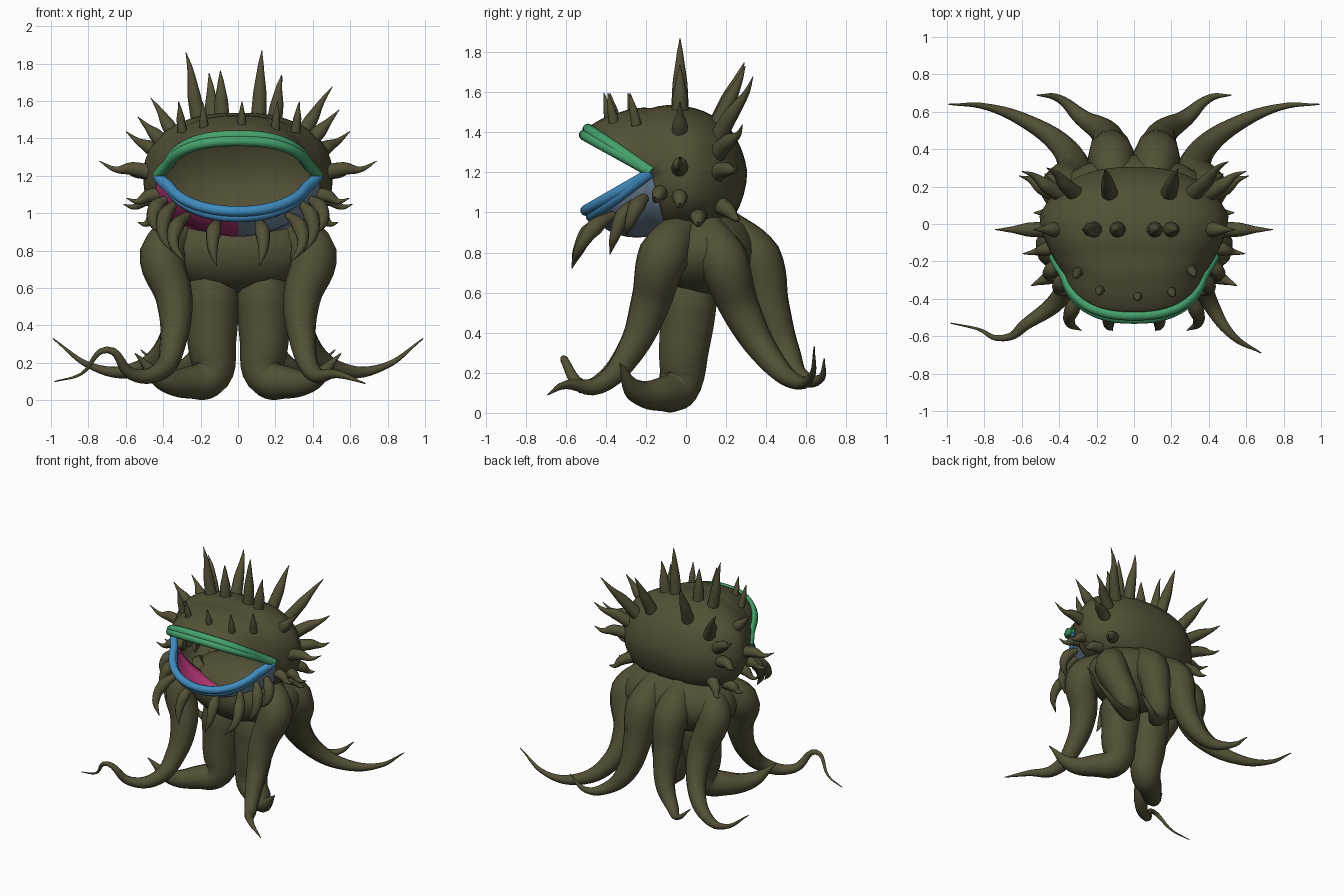
import bpy, bmesh
from math import sin, cos, pi, radians
from mathutils import Vector

cube = bpy.data.objects.get("Cube")
if cube:
    bpy.data.objects.remove(cube, do_unlink=True)


def material(name, *rgb):
    mat = bpy.data.materials.new(name)
    mat.use_nodes = True
    color = (*rgb, 1)
    mat.diffuse_color = color
    mat.node_tree.nodes["Principled BSDF"].inputs["Base Color"].default_value = color
    return mat


olive = material("olive skin", .085, .08, .036)
green = material("green lip", .06, .36, .15)
blue = material("blue lip", .05, .26, .52)
pink = material("pink jaw", .5, .04, .2)
grey = material("grey blue jaw", .16, .23, .32)


def add_mesh(name, bm, *mats):
    mesh = bpy.data.meshes.new(name)
    for face in bm.faces:
        face.smooth = True
    bm.to_mesh(mesh)
    bm.free()
    for mat in mats:
        mesh.materials.append(mat)
    obj = bpy.data.objects.new(name, mesh)
    bpy.context.collection.objects.link(obj)
    return obj


def tubes(name, paths, mat, kind="BEZIER"):
    """Tapered tubes; each path is a list of (point, radius)."""
    curve = bpy.data.curves.new(name, "CURVE")
    curve.dimensions = "3D"
    curve.bevel_depth = 1
    curve.bevel_resolution = 3
    curve.resolution_u = 6
    curve.use_fill_caps = True
    for path in paths:
        spline = curve.splines.new(kind)
        points = spline.bezier_points if kind == "BEZIER" else spline.points
        points.add(len(path) - 1)
        for p, (co, radius) in zip(points, path):
            p.radius = radius
            if kind == "BEZIER":
                p.co = co
                p.handle_left_type = p.handle_right_type = "AUTO"
            else:
                p.co = (*co, 1)
        spline.use_smooth = True
    curve.materials.append(mat)
    obj = bpy.data.objects.new(name, curve)
    bpy.context.collection.objects.link(obj)
    bpy.ops.object.select_all(action="DESELECT")
    obj.select_set(True)
    bpy.context.view_layer.objects.active = obj
    bpy.ops.object.convert(target="MESH")


def mirrored(path):
    return [(Vector((-co[0], co[1], co[2])), r) for co, r in path]


# Head surface: swept round a sideways jaw hinge, from upper lip over the back to lower lip
PROFILE = [(-150, .38), (-120, .35), (-90, .31), (-60, .36), (-30, .46), (0, .47),
           (30, .44), (60, .37), (90, .315), (120, .335), (146, .385)]


def head_radius(angle):
    if angle <= PROFILE[0][0]:
        return PROFILE[0][1]
    for (a, ra), (b, rb) in zip(PROFILE, PROFILE[1:]):
        if angle <= b:
            return ra + (rb - ra) * (angle - a) / (b - a)
    return PROFILE[-1][1]


def head_point(angle, u):
    phi = u * pi
    c = cos(phi)
    # the jaw is round in section, the rest boxier
    power = .96 - .13 * min(max((angle + 90) / 60, 0), 1)
    across = abs(c) ** power * (1 if c > 0 else -1)
    out = head_radius(angle) * max(sin(phi), 0) ** power
    y = out * cos(radians(angle))
    widen = 1 + .4 * min(max((y + .1) / .3, 0), 1)
    return Vector((.38 * across * widen, y - .17, 1.2 + out * sin(radians(angle))))


def shell(name, start, end, steps, *mats):
    bm = bmesh.new()
    cols = 32
    grid = [[bm.verts.new(head_point(start + (end - start) * i / steps, j / cols))
             for j in range(cols + 1)] for i in range(steps + 1)]
    for low, high in zip(grid, grid[1:]):
        for j in range(cols):
            face = bm.faces.new((low[j], low[j + 1], high[j + 1], high[j]))
            if len(mats) > 1 and face.calc_center_median().x > 0:
                face.material_index = 1
    bmesh.ops.remove_doubles(bm, verts=bm.verts, dist=.0005)
    obj = add_mesh(name, bm, *mats)
    solid = obj.modifiers.new("thickness", "SOLIDIFY")
    solid.thickness = .012
    solid.offset = 0


shell("head", -76, 146, 32, olive)
shell("lower_jaw", -147, -76, 10, pink, grey)


# Lips: two ridges side by side
def lip(name, angles, mat):
    tubes(name, [[(head_point(a, j / 32), .028) for j in range(33)] for a in angles], mat, "POLY")


lip("upper_lip", (146, 151), green)
lip("lower_lip", (-144, -150), blue)

# Body mass joining the tentacles
bm = bmesh.new()
bmesh.ops.create_uvsphere(bm, u_segments=32, v_segments=16, radius=1)
bmesh.ops.scale(bm, vec=(.46, .29, .24), verts=bm.verts)
bmesh.ops.translate(bm, vec=(0, .08, .8), verts=bm.verts)
add_mesh("body", bm, olive)


# Tentacles
def tentacle(points, size, power=1.2):
    last = len(points) - 1
    path = [(Vector(p), size * (1 - i / last) ** power + .003) for i, p in enumerate(points)]
    path[0] = (path[0][0], size * .55)
    return path


front_top = [(.27, 0, .93), (.4, -.11, .79), (.34, -.18, .54), (.345, -.27, .32)]
front_left = tentacle(front_top + [(.41, -.43, .14), (.53, -.6, .14), (.68, -.69, .09)], .158)
front_right = tentacle(front_top + [(.41, -.41, .16), (.57, -.53, .14), (.7, -.61, .27),
                                    (.84, -.56, .14), (.98, -.53, .1)], .155, 1.7)
centre = tentacle([(.14, 0, .85), (.14, .01, .55), (.14, -.01, .32), (.15, -.04, .13),
                   (.26, -.12, .095), (.4, -.25, .11), (.55, -.33, .25)], .165, .62)
side = tentacle([(.26, .1, .93), (.37, .18, .77), (.32, .28, .5), (.38, .41, .28),
                 (.56, .54, .16), (.78, .625, .18), (.99, .64, .33)], .158, 1.3)
back = tentacle([(.1, .18, .95), (.12, .35, .77), (.13, .42, .52), (.17, .5, .3),
                 (.28, .57, .18), (.4, .67, .17), (.52, .69, .27)], .158, 1.2)
tubes("front_tentacles", [front_left, mirrored(front_right)], olive)
for name, path in (("centre", centre), ("side", side), ("back", back)):
    tubes(name + "_tentacles", [path, mirrored(path)], olive)


# Spikes: stout cones with a thin hooked tip
def spike(base, direction, length, r):
    base, d = Vector(base), Vector(direction).normalized() * length
    hook = Vector((-d.x, 0, -abs(d.x) - .02)) * .1
    return [(base - d * .1, r), (base + d * .4, r * .8),
            (base + d * .8 + hook, r * .35), (base + d, .002)]


def spike_ring(y, width, height, lean, spikes):
    paths = []
    for angle, length in spikes:
        c, s = cos(radians(angle)), sin(radians(angle))
        paths.append(spike((width * c, y, 1.2 + height * s),
                           (c * abs(c), lean, s + .2), length, .047))
    return paths


tubes("crown_spikes", spike_ring(-.03, .45, .3, 0, [
    (117, .4), (101, .27), (76, .38), (65, .27), (34, .25), (148, .22),
    (2, .3), (178, .3), (-22, .2), (202, .2)]), olive)
tubes("back_spikes", spike_ring(.16, .42, .26, .5, [
    (138, .32), (108, .33), (64, .33), (42, .4), (22, .28), (158, .28),
    (0, .22), (180, .22)]), olive)

# Small brow spikes and cheek spikes
tubes("brow_spikes", [spike((x, y, 1.45), (x * .4, -.2, 1), .15, .027) for x, y in
      ((-.3, -.26), (-.18, -.35), (.02, -.38), (.2, -.36), (.31, -.25))], olive)
cheeks = [spike((.4, -.12, 1.1), (1, -.2, -.1), .2, .045),
          spike((.4, .06, .98), (1, 0, -.2), .14, .045),
          spike((.36, .18, 1.03), (.8, .6, -.4), .16, .045)]
tubes("cheek_spikes", cheeks + [mirrored(p) for p in cheeks], olive)


# Beard of curved spikes under the lower lip
def whisker(x, y, z, flare, drop, reach):
    return [(Vector((x, y, z)), .02), (Vector((x + flare, y - reach * .45, z - drop * .25)), .042),
            (Vector((x + flare * 1.2, y - reach * .8, z - drop * .65)), .027),
            (Vector((x + flare * .2, y - reach, z - drop)), .002)]


beard = [whisker(.11, -.42, .96, .02, .24, .15), whisker(.27, -.36, .99, .06, .25, .21),
         whisker(.34, -.26, 1.05, .05, .26, .12), whisker(.38, -.2, 1.08, .06, .2, .1)]
tubes("beard_spikes", beard + [mirrored(p) for p in beard], olive)
